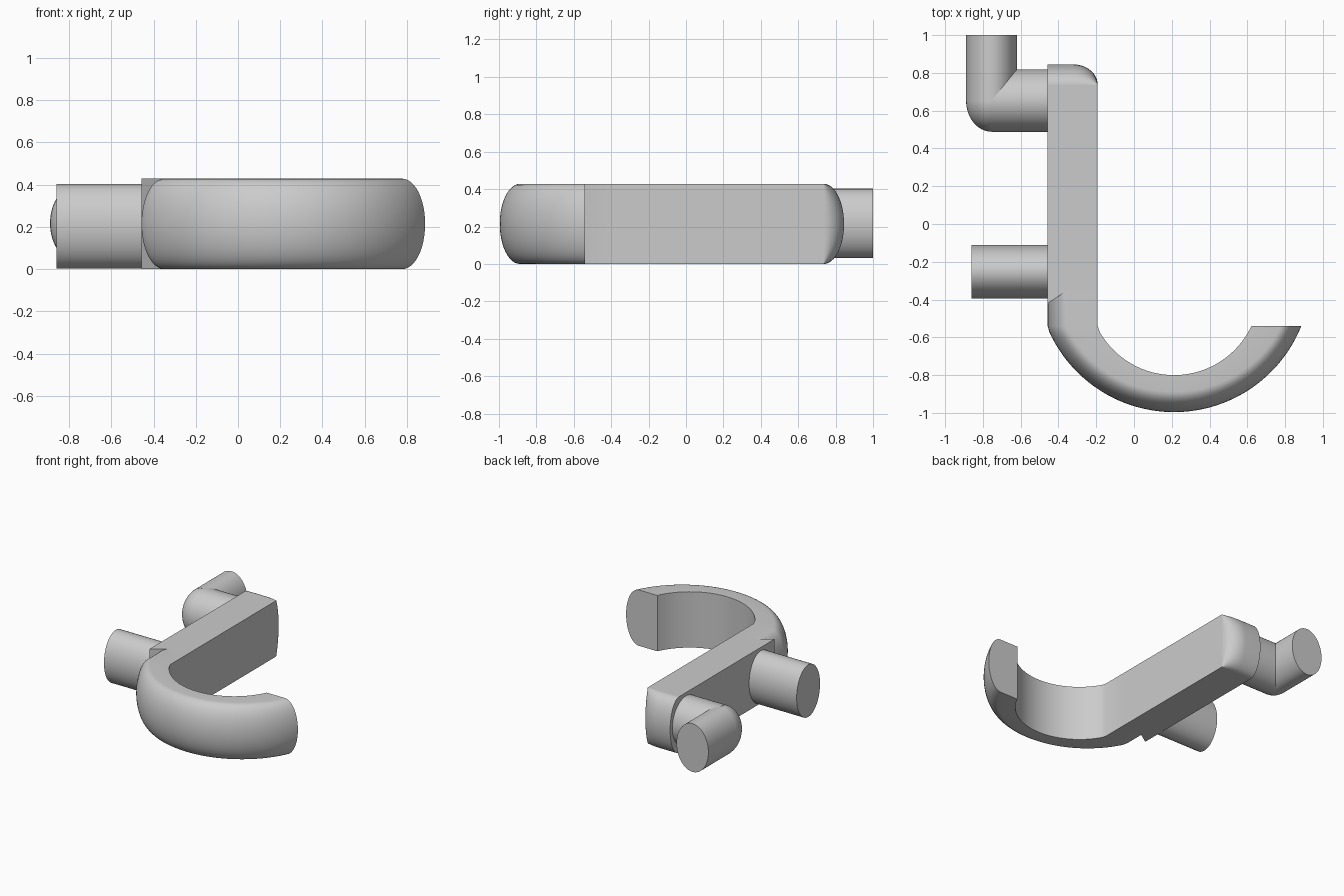
import bpy, bmesh, math
from math import sin, cos, pi, sqrt, asin
from mathutils import Vector

if "Cube" in bpy.data.objects:
    bpy.data.objects.remove(bpy.data.objects["Cube"])

grey = bpy.data.materials.new("plain_grey")
grey.use_nodes = True
COLOUR = (0.6, 0.6, 0.6, 1)
grey.diffuse_color = COLOUR
grey.node_tree.nodes["Principled BSDF"].inputs["Base Color"].default_value = COLOUR

HEIGHT = 0.428
MID = HEIGHT / 2
BAR_L, BAR_R = -0.457, -0.192
ROUND = 0.108          # depth of the rounded edges


def finish(name, bm):
    bmesh.ops.recalc_face_normals(bm, faces=bm.faces)
    mesh = bpy.data.meshes.new(name)
    bm.to_mesh(mesh)
    bm.free()
    mesh.materials.append(grey)
    ob = bpy.data.objects.new(name, mesh)
    bpy.context.collection.objects.link(ob)
    bpy.ops.object.select_all(action="DESELECT")
    ob.select_set(True)
    bpy.context.view_layer.objects.active = ob
    bpy.ops.object.shade_smooth_by_angle(angle=math.radians(32))
    return ob


def loft(name, sections):
    """Skin equal closed sections and cap both ends."""
    bm = bmesh.new()
    rings = [[bm.verts.new(p) for p in s] for s in sections]
    n = len(rings[0])
    for a, b in zip(rings, rings[1:]):
        for i in range(n):
            j = (i + 1) % n
            bm.faces.new((a[i], a[j], b[j], b[i]))
    bm.faces.new(rings[0])
    bm.faces.new(rings[-1])
    return finish(name, bm)


def rounded_section(inner, outer, depth, steps=24):
    """Flat on the inner side, half an ellipse on the outer side."""
    inner, outer = Vector(inner), Vector(outer)
    out = (outer - inner).normalized()
    base = outer - out * depth
    pts = [(*inner, 0)]
    for k in range(steps + 1):
        a = -pi / 2 + pi * k / steps
        p = base + out * depth * cos(a)
        pts.append((*p, MID + MID * sin(a)))
    return pts + [(*inner, HEIGHT)]


def pipe(name, start, end, across, up):
    """Elliptical straight pipe lying along x or y."""
    start, end = Vector(start), Vector(end)
    side = Vector((0, 0, 1)).cross((end - start).normalized())
    ring = [side * across * cos(a) + Vector((0, 0, up * sin(a)))
            for a in (2 * pi * k / 64 for k in range(64))]
    return loft(name, [[c + r for r in ring] for c in (start, end)])


# Straight bar, mitred where the rounded hook edge starts
BAR_END = 0.845 - ROUND
outline = [(BAR_L, BAR_END), (BAR_L, -0.42), (BAR_L + ROUND, -0.35),
           (BAR_R, -0.35), (BAR_R, BAR_END)]
loft("bar", [[(x, y, z) for x, y in outline] for z in (0, HEIGHT)])

# Bullnose at the back of the bar, curving in at its left corner
CORNER = 0.13
xs = [BAR_L] + [BAR_R - CORNER + CORNER * sin(pi / 2 * k / 16) for k in range(17)]
caps = []
for x in xs:
    t = min(max((x - BAR_R + CORNER) / CORNER, 0), 1)
    depth = max(ROUND * sqrt(1 - t * t), 0.001)
    caps.append(rounded_section((x, BAR_END - 0.005), (x, BAR_END + depth), depth))
loft("bar_end", caps)

# Hook: two arcs of different radius, rounded on the outside
START, TIP = -0.57, -0.54


def arc_point(centre_y, radius, t):
    a0 = pi + asin((centre_y - START) / radius)
    a1 = 2 * pi - asin((centre_y - TIP) / radius)
    a = a0 + (a1 - a0) * t
    return (0.212 + radius * cos(a), centre_y + radius * sin(a))


hook = [rounded_section((BAR_R, -0.35), (BAR_L, -0.35), ROUND),
        rounded_section((BAR_R, START + 0.03), (BAR_L, START + 0.03), ROUND)]
for k in range(49):
    hook.append(rounded_section(arc_point(-0.347, 0.453, k / 48),
                                arc_point(-0.27, 0.726, k / 48), ROUND))
loft("hook", hook)

# Straight peg on the right side
pipe("front_peg", (BAR_L + 0.08, -0.253, 0.203), (-0.86, -0.253, 0.203), 0.142, 0.2)

# Elbow peg: side pipe, rounded joint, backward pipe
JOINT = Vector((-0.755, 0.653, 0.217))
pipe("elbow_side", (BAR_L + 0.08, JOINT.y, JOINT.z), JOINT, 0.165, 0.185)
pipe("elbow_back", JOINT, (JOINT.x, 1, JOINT.z), 0.135, 0.185)
bm = bmesh.new()
bmesh.ops.create_uvsphere(bm, u_segments=64, v_segments=32, radius=1)
bmesh.ops.scale(bm, vec=(0.134, 0.164, 0.184), verts=bm.verts)
bmesh.ops.translate(bm, vec=JOINT, verts=bm.verts)
finish("elbow_joint", bm)
